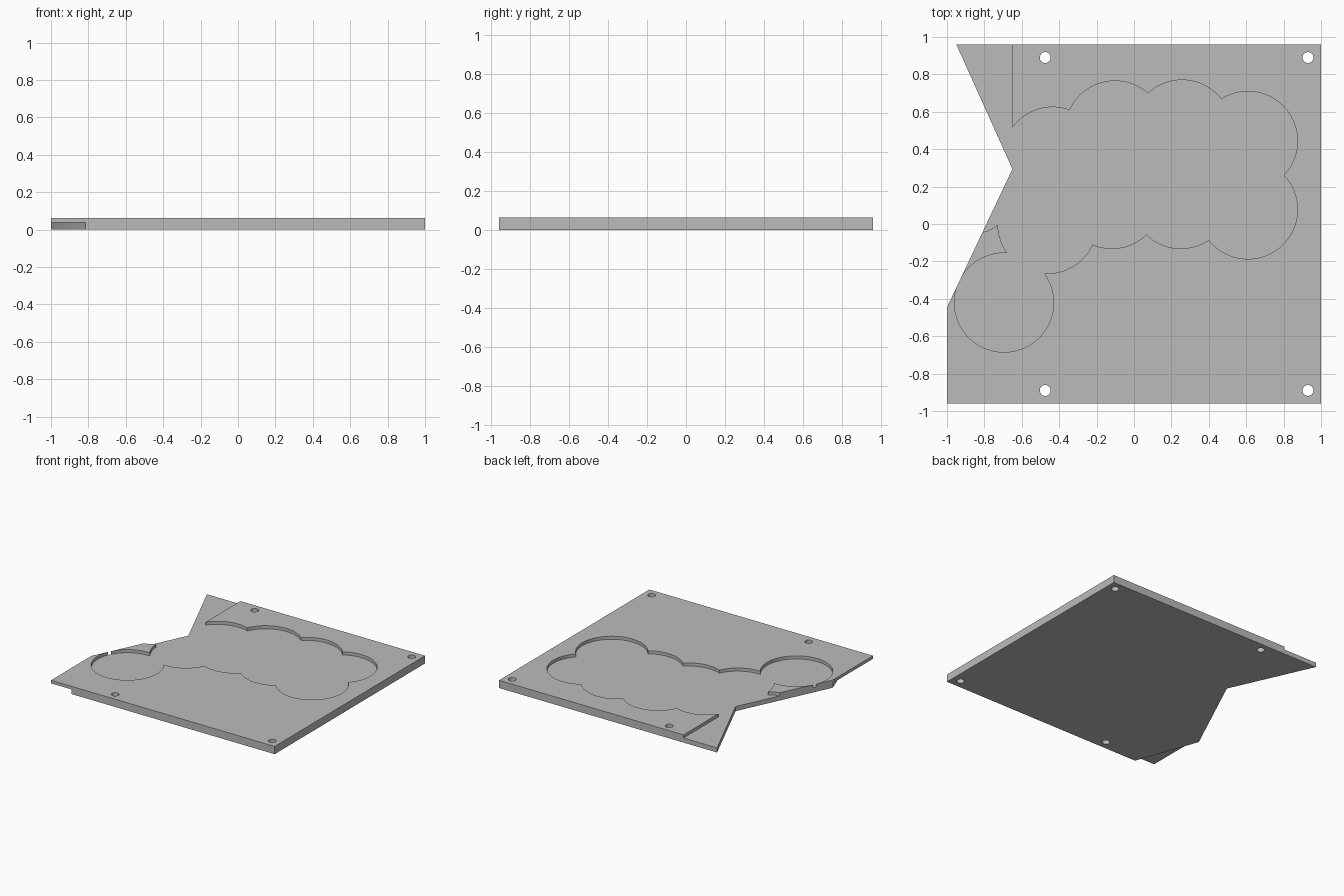
import bpy, bmesh, math

if "Cube" in bpy.data.objects:
    bpy.data.objects.remove(bpy.data.objects["Cube"])

TOP = 0.0625      # full plate thickness
STEP = 0.0375     # pocket floor and lap joint height
R = 0.265         # radius of every scallop

grey = bpy.data.materials.new("light_grey")
grey.diffuse_color = (0.5, 0.5, 0.5, 1)
grey.use_nodes = True
grey.node_tree.nodes["Principled BSDF"].inputs["Base Color"].default_value = grey.diffuse_color


def prism(name, pts, z0, z1):
    """Extrude a flat outline from z0 to z1."""
    bm = bmesh.new()
    face = bm.faces.new([bm.verts.new((x, y, z0)) for x, y in pts])
    geo = bmesh.ops.extrude_face_region(bm, geom=[face])["geom"]
    bmesh.ops.translate(bm, vec=(0, 0, z1 - z0),
                        verts=[v for v in geo if isinstance(v, bmesh.types.BMVert)])
    bmesh.ops.recalc_face_normals(bm, faces=bm.faces)
    me = bpy.data.meshes.new(name)
    bm.to_mesh(me)
    bm.free()
    me.materials.append(grey)
    ob = bpy.data.objects.new(name, me)
    bpy.context.collection.objects.link(ob)
    return ob


def circle(cx, cy, r, n):
    return [(cx + r * math.cos(2 * math.pi * (i + 0.37) / n),
             cy + r * math.sin(2 * math.pi * (i + 0.37) / n)) for i in range(n)]


# Plate with notched left side
plate = prism("notched_plate", [(-0.95, 0.96), (-0.65, 0.294), (-1, -0.446),
                                (-1, -0.96), (1, -0.96), (1, 0.96)], 0, TOP)


def cut(pts, z0, z1):
    cutter = prism("cutter", pts, z0, z1)
    cutter.hide_render = True
    mod = plate.modifiers.new("cut", "BOOLEAN")
    mod.operation, mod.solver, mod.object = "DIFFERENCE", "EXACT", cutter
    bpy.context.view_layer.objects.active = plate
    bpy.ops.object.modifier_apply(modifier=mod.name)
    bpy.data.objects.remove(cutter)


# Cloud-shaped pocket: body through the scallop centres, then each scallop
cloud = [(-0.435, 0.36), (-0.102, 0.50), (0.257, 0.505), (0.609, 0.444),
         (0.609, 0.078), (0.25, 0.134), (-0.118, 0.134), (-0.463, 0.0),
         (-0.882, 0.21)]
cut(cloud, STEP, 0.2)
for cx, cy in cloud + [(-0.695, -0.42)]:
    cut(circle(cx, cy, R, 96), STEP, 0.2)

# Lap joints: upper layer removed at the back, lower layer at the front
cut([(-1.2, 1.1), (-1.2, 0.35), (-0.65, 0.35), (-0.65, 1.1)], STEP, 0.2)
cut([(-0.765, -1.099), (-1.036, -0.346), (-1.3, -0.346), (-1.3, -1.099)], -0.2, STEP)

# Screw holes
for x in (-0.475, 0.93):
    for y in (-0.89, 0.89):
        cut(circle(x, y, 0.029, 32), -0.2, 0.2)

# Smooth arc walls with sharp edges
bpy.ops.object.select_all(action="DESELECT")
plate.select_set(True)
bpy.context.view_layer.objects.active = plate
bpy.ops.object.shade_smooth_by_angle(angle=math.radians(25))
